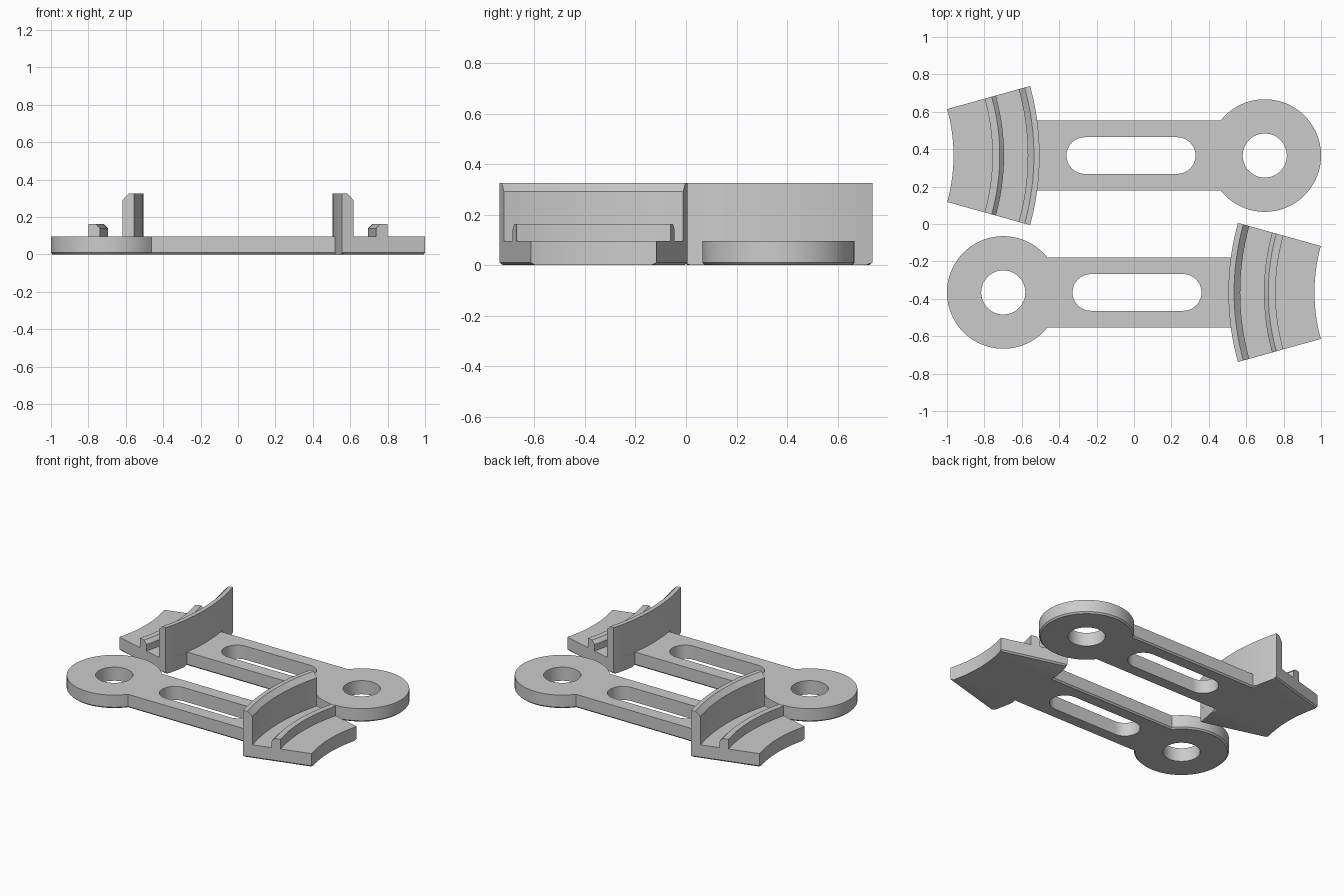
import bpy, bmesh
from math import sin, cos, asin, pi, radians

cube = bpy.data.objects.get("Cube")
if cube:
    bpy.data.objects.remove(cube, do_unlink=True)

grey = bpy.data.materials.new("plain grey")
grey.use_nodes = True
grey.diffuse_color = (0.6, 0.6, 0.6, 1)
grey.node_tree.nodes["Principled BSDF"].inputs["Base Color"].default_value = (0.6, 0.6, 0.6, 1)

OFFSET_Y = -0.366          # centre line of the front arm
BASE_H = 0.095             # plate thickness
EYE_X, EYE_R, HOLE_R = -0.699, 0.301, 0.118
BAR_W = 0.187              # half width of the bar
JAW_X, JAW_OUT, JAW_IN = 1.89, 1.385, 0.925
SPAN = radians(15.57)      # half angle of the jaw


def steps(a, b, n):
    return [a + (b - a) * i / n for i in range(n + 1)]


def arc(cx, r, a, b, n):
    return [(cx + r * cos(t), r * sin(t)) for t in steps(a, b, n)]


def jaw_arc(r, a, b, n):
    return [(JAW_X - r * cos(t), r * sin(t)) for t in steps(a, b, n)]


def finish(bm, name):
    bmesh.ops.recalc_face_normals(bm, faces=bm.faces)
    mesh = bpy.data.meshes.new(name)
    bm.to_mesh(mesh)
    bm.free()
    mesh.materials.append(grey)
    ob = bpy.data.objects.new(name, mesh)
    bpy.context.collection.objects.link(ob)
    ob.location.y = OFFSET_Y
    return ob


def prism(name, outline, z0, z1, bevel=0):
    bm = bmesh.new()
    bottom = bm.faces.new([bm.verts.new((x, y, z0)) for x, y in outline])
    top = bmesh.ops.extrude_face_region(bm, geom=[bottom], use_keep_orig=True)
    for v in top["geom"]:
        if isinstance(v, bmesh.types.BMVert):
            v.co.z = z1
    if bevel:
        rim = [e for e in bm.edges if all(v.co.z == z0 for v in e.verts)]
        bmesh.ops.bevel(bm, geom=rim, offset=bevel, segments=1, affect='EDGES')
    return finish(bm, name)


def curved_rail(name, profile, n=24):
    """Sweep a (radius, height) profile around the jaw centre."""
    bm = bmesh.new()
    rings = [[bm.verts.new((JAW_X - r * cos(t), r * sin(t), z)) for r, z in profile]
             for t in steps(-SPAN, SPAN, n)]
    k = len(profile)
    for a, b in zip(rings, rings[1:]):
        for i in range(k):
            j = (i + 1) % k
            bm.faces.new((a[i], a[j], b[j], b[i]))
    bm.faces.new(rings[0])
    bm.faces.new(rings[-1])
    return finish(bm, name)


# Plate: round eye, straight bar and flared jaw in one outline
neck = asin(BAR_W / EYE_R)
root = asin(BAR_W / JAW_OUT)
outline = (arc(EYE_X, EYE_R, neck, 2 * pi - neck, 64)
           + jaw_arc(JAW_OUT, -root, -SPAN, 7)
           + jaw_arc(JAW_IN, -SPAN, SPAN, 24)
           + jaw_arc(JAW_OUT, SPAN, root, 7))
plate = prism("arm_plate", outline, 0, BASE_H, 0.01)

# Round hole and long slot
hole = prism("hole_cutter", arc(EYE_X, HOLE_R, 0, 2 * pi * 47 / 48, 47), -0.1, 0.3)
slot = prism("slot_cutter", arc(0.263, 0.098, -pi / 2, pi / 2, 20)
             + arc(-0.231, 0.098, pi / 2, 3 * pi / 2, 20), -0.1, 0.3)
for cutter in (hole, slot):
    mod = plate.modifiers.new("cut", 'BOOLEAN')
    mod.object = cutter
    mod.operation = 'DIFFERENCE'
    mod.solver = 'EXACT'
    bpy.context.view_layer.objects.active = plate
    bpy.ops.object.modifier_apply(modifier=mod.name)
    bpy.data.objects.remove(cutter, do_unlink=True)

# Tall wall and low ridge standing on the jaw
wall = curved_rail("jaw_wall", [(JAW_OUT, BASE_H), (JAW_OUT, 0.325), (1.355, 0.325),
                                (1.322, 0.292), (1.322, BASE_H)])
ridge = curved_rail("jaw_ridge", [(1.195, BASE_H), (1.195, 0.14), (1.172, 0.163),
                                  (1.133, 0.163), (1.133, BASE_H)])

# Smooth the curved sides, then add the opposite arm turned half way round
for ob in (plate, wall, ridge):
    bpy.ops.object.select_all(action='DESELECT')
    ob.select_set(True)
    bpy.context.view_layer.objects.active = ob
    bpy.ops.object.shade_smooth_by_angle(angle=radians(25))
    twin = ob.copy()
    twin.name = "rear_" + ob.name
    twin.location.y = -OFFSET_Y
    twin.rotation_euler.z = pi
    bpy.context.collection.objects.link(twin)
    ob.name = "front_" + ob.name
